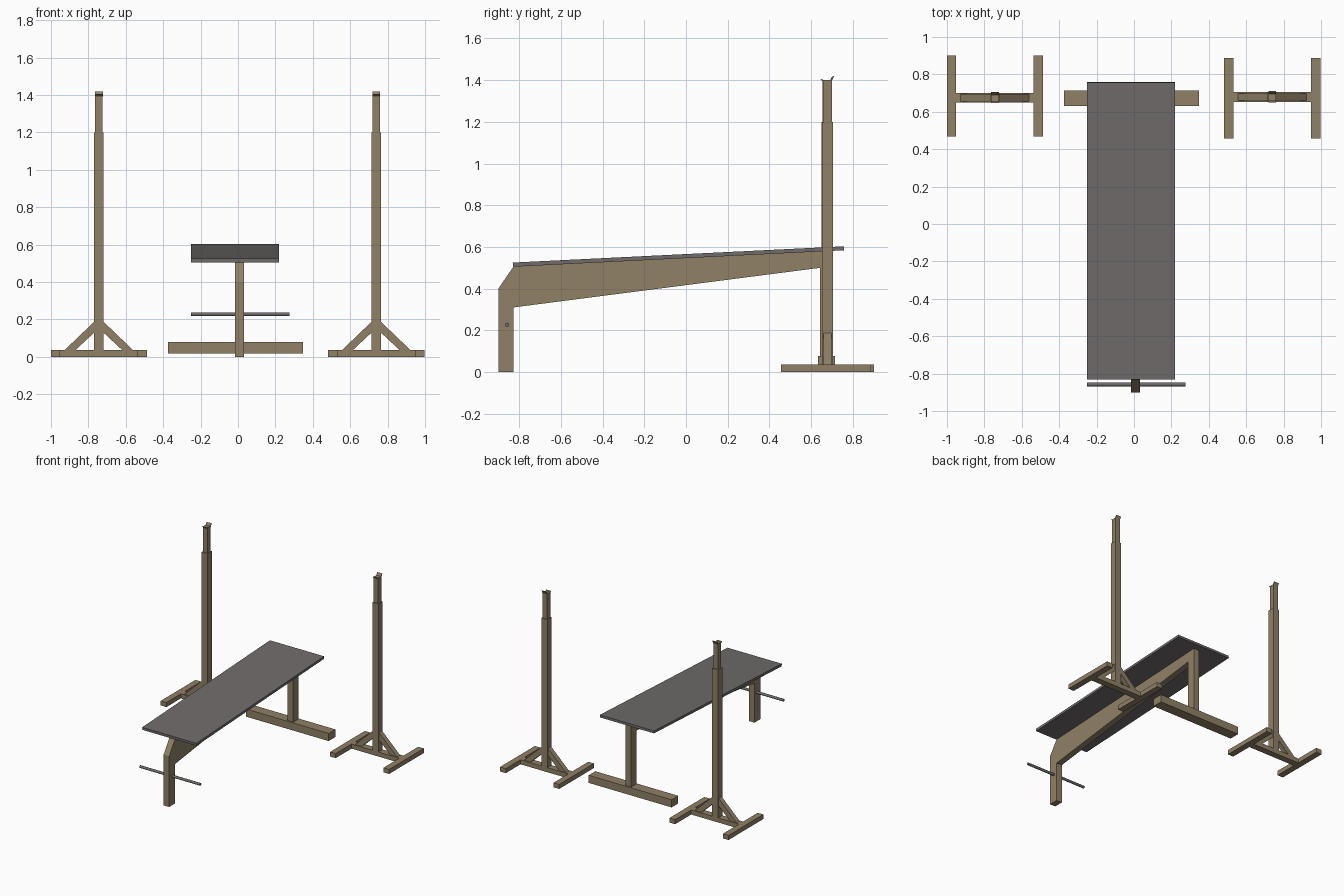
import bpy, bmesh, math
from mathutils import Vector

if "Cube" in bpy.data.objects:
    bpy.data.objects.remove(bpy.data.objects["Cube"])


def material(name, rgb):
    m = bpy.data.materials.new(name)
    m.diffuse_color = (*rgb, 1)
    m.use_nodes = True
    m.node_tree.nodes["Principled BSDF"].inputs["Base Color"].default_value = m.diffuse_color
    return m


TAN = material("tan wood", (0.28, 0.22, 0.135))
GREY = material("grey padding", (0.16, 0.15, 0.145))


def prism(name, points, axis, lo, hi, mat):
    """Extrude a 2D outline along x (points are y,z) or y (points are x,z)."""
    bm = bmesh.new()
    place = (lambda a, b: (lo, a, b)) if axis == "x" else (lambda a, b: (a, lo, b))
    face = bm.faces.new([bm.verts.new(place(*p)) for p in points])
    ext = bmesh.ops.extrude_face_region(bm, geom=[face])
    shift = Vector((hi - lo, 0, 0)) if axis == "x" else Vector((0, hi - lo, 0))
    bmesh.ops.translate(bm, vec=shift,
                        verts=[g for g in ext["geom"] if isinstance(g, bmesh.types.BMVert)])
    bmesh.ops.recalc_face_normals(bm, faces=bm.faces)
    mesh = bpy.data.meshes.new(name)
    bm.to_mesh(mesh)
    bm.free()
    mesh.materials.append(mat)
    ob = bpy.data.objects.new(name, mesh)
    bpy.context.collection.objects.link(ob)
    return ob


def box(name, x0, x1, y0, y1, z0, z1, mat=TAN):
    return prism(name, [(y0, z0), (y1, z0), (y1, z1), (y0, z1)], "x", x0, x1, mat)


# Bench: front leg and tapered spine in one profile
prism("bench_spine", [(-0.9, 0), (-0.827, 0), (-0.827, 0.31), (0.645, 0.5),
                      (0.645, 0.58), (-0.828, 0.505), (-0.9, 0.4)],
      "x", -0.017, 0.031, TAN)
prism("bench_rear_post", [(0.642, 0.075), (0.706, 0.075), (0.706, 0.583), (0.642, 0.58)],
      "x", -0.017, 0.031, TAN)
box("bench_rear_foot", -0.375, 0.347, 0.632, 0.715, 0.018, 0.078)

# Sloping bench board
prism("bench_board", [(-0.83, 0.505), (0.758, 0.584), (0.757, 0.603), (-0.831, 0.525)],
      "x", -0.252, 0.22, GREY)

# Foot bar through the front leg
bpy.ops.mesh.primitive_cylinder_add(vertices=16, radius=0.01, depth=0.525,
                                    location=(0.012, -0.858, 0.227),
                                    rotation=(0, math.pi / 2, 0))
bar = bpy.context.object
bar.name = "foot_bar"
bar.data.materials.append(GREY)
bpy.ops.object.shade_smooth_by_angle()


def stand(side, cx, foot_y, y):
    """One bar stand centred on cx, with its post at y."""
    for s, label in ((-1, "left"), (1, "right")):
        a, b = sorted((cx + s * 0.257, cx + s * 0.208))
        box(f"{side}_stand_{label}_foot", a, b, foot_y - 0.216, foot_y + 0.216, 0, 0.036)
        # Diagonal brace
        prism(f"{side}_stand_{label}_brace",
              [(cx + s * u, z) for u, z in ((0.185, 0.034), (0.127, 0.034),
                                            (0.02, 0.134), (0.02, 0.192))],
              "y", y - 0.019, y + 0.019, TAN)
    box(f"{side}_stand_crossbeam", cx - 0.209, cx + 0.209, y - 0.026, y + 0.026, 0, 0.036)
    box(f"{side}_stand_post", cx - 0.026, cx + 0.026, y - 0.026, y + 0.026, 0.034, 1.2)
    box(f"{side}_stand_inner_post", cx - 0.02, cx + 0.02, y - 0.02, y + 0.02, 1.19, 1.4)
    # Thin bar cradle with flared lips
    prism(f"{side}_stand_cradle",
          [(y + u, z) for u, z in ((-0.027, 1.405), (-0.017, 1.397), (0.014, 1.397),
                                   (0.027, 1.419), (0.031, 1.417), (0.019, 1.393),
                                   (-0.019, 1.393), (-0.029, 1.402))],
          "x", cx - 0.021, cx + 0.021, TAN)


stand("left", -0.744, 0.685, 0.675)
stand("right", 0.739, 0.672, 0.679)
